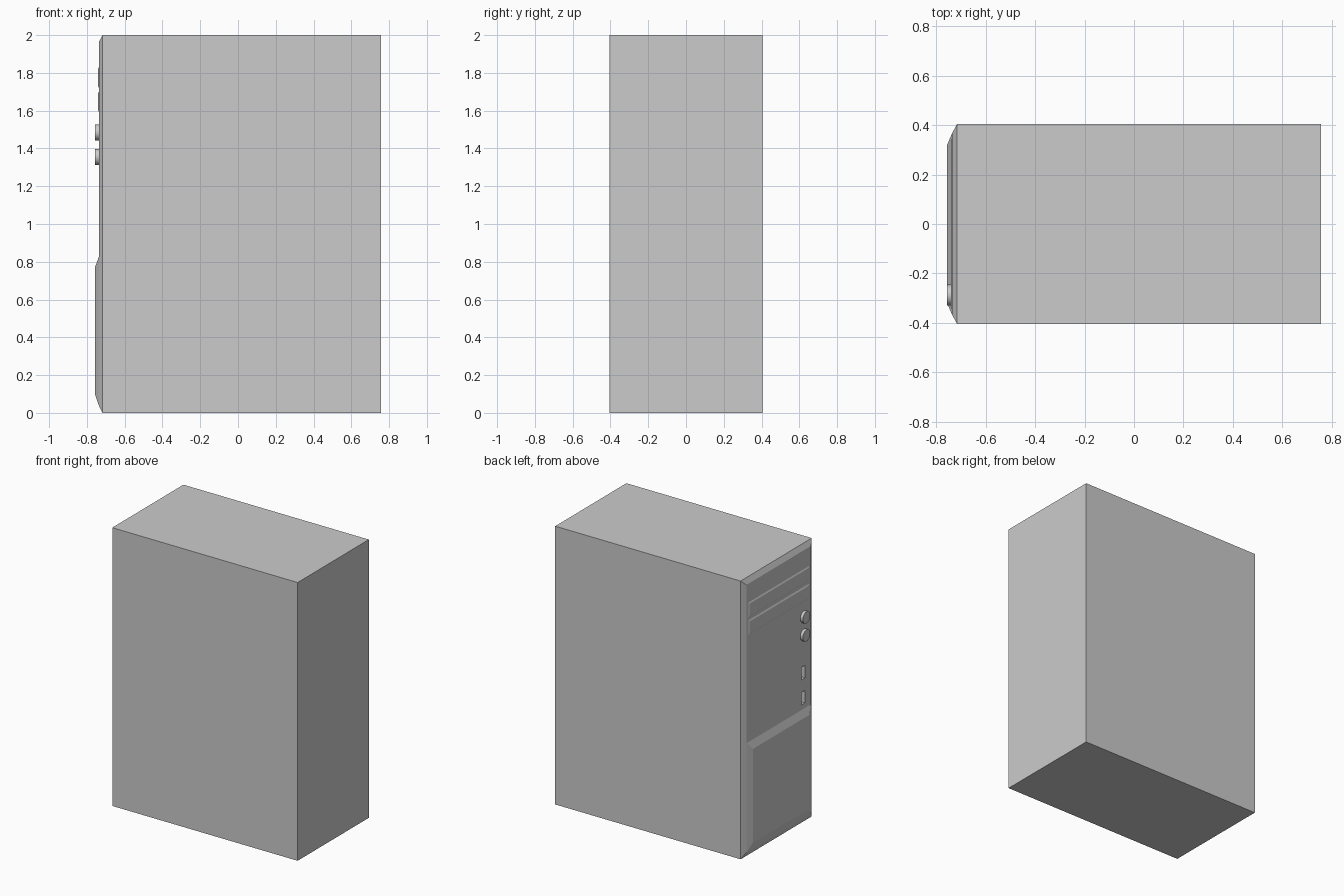
import bpy, bmesh, math

if "Cube" in bpy.data.objects:
    bpy.data.objects.remove(bpy.data.objects["Cube"])


def loft(name, rings):
    """Closed solid through rectangles (x, half_width, z_low, z_high)."""
    bm = bmesh.new()
    loops = [[bm.verts.new((x, y, z)) for y, z in ((-w, lo), (w, lo), (w, hi), (-w, hi))]
             for x, w, lo, hi in rings]
    bm.faces.new(loops[0])
    bm.faces.new(loops[-1][::-1])
    for a, b in zip(loops, loops[1:]):
        for i in range(4):
            j = (i + 1) % 4
            bm.faces.new((a[i], a[j], b[j], b[i]))
    bmesh.ops.recalc_face_normals(bm, faces=bm.faces)
    mesh = bpy.data.meshes.new(name)
    bm.to_mesh(mesh)
    bm.free()
    ob = bpy.data.objects.new(name, mesh)
    bpy.context.collection.objects.link(ob)
    return ob


PANEL = -0.737

# Case with chamfered fascia
case = loft("case", [(0.757, 0.404, 0, 2), (-0.717, 0.404, 0, 2), (PANEL, 0.367, 0.04, 1.963)])

# Raised lower fascia
loft("lower_fascia", [(PANEL, 0.367, 0.04, 0.825), (-0.757, 0.32, 0.098, 0.772)])

# Drive bay covers
for i, (lo, hi) in enumerate(((1.722, 1.828), (1.594, 1.70))):
    loft(f"drive_bay_{i + 1}", [(PANEL, 0.347, lo, hi),
                                (PANEL - 0.005, 0.335, lo + 0.01, hi - 0.01)])

# Round buttons
for i, z in enumerate((1.485, 1.355)):
    bpy.ops.mesh.primitive_cylinder_add(vertices=32, radius=0.042, depth=0.02,
                                        location=(PANEL - 0.01, -0.288, z),
                                        rotation=(0, math.pi / 2, 0))
    bpy.context.object.name = f"button_{i + 1}"
    bpy.ops.object.shade_smooth_by_angle()

# Recessed port slots
for i, z in enumerate((1.086, 0.906)):
    cutter = loft(f"port_cutter_{i + 1}", [(PANEL + 0.03, 0.019, z - 0.045, z + 0.045),
                                           (PANEL - 0.03, 0.019, z - 0.045, z + 0.045)])
    cutter.location.y = -0.279
    cutter.hide_render = True
    cutter.hide_set(True)
    mod = case.modifiers.new(f"port_{i + 1}", 'BOOLEAN')
    mod.operation = 'DIFFERENCE'
    mod.solver = 'EXACT'
    mod.object = cutter
